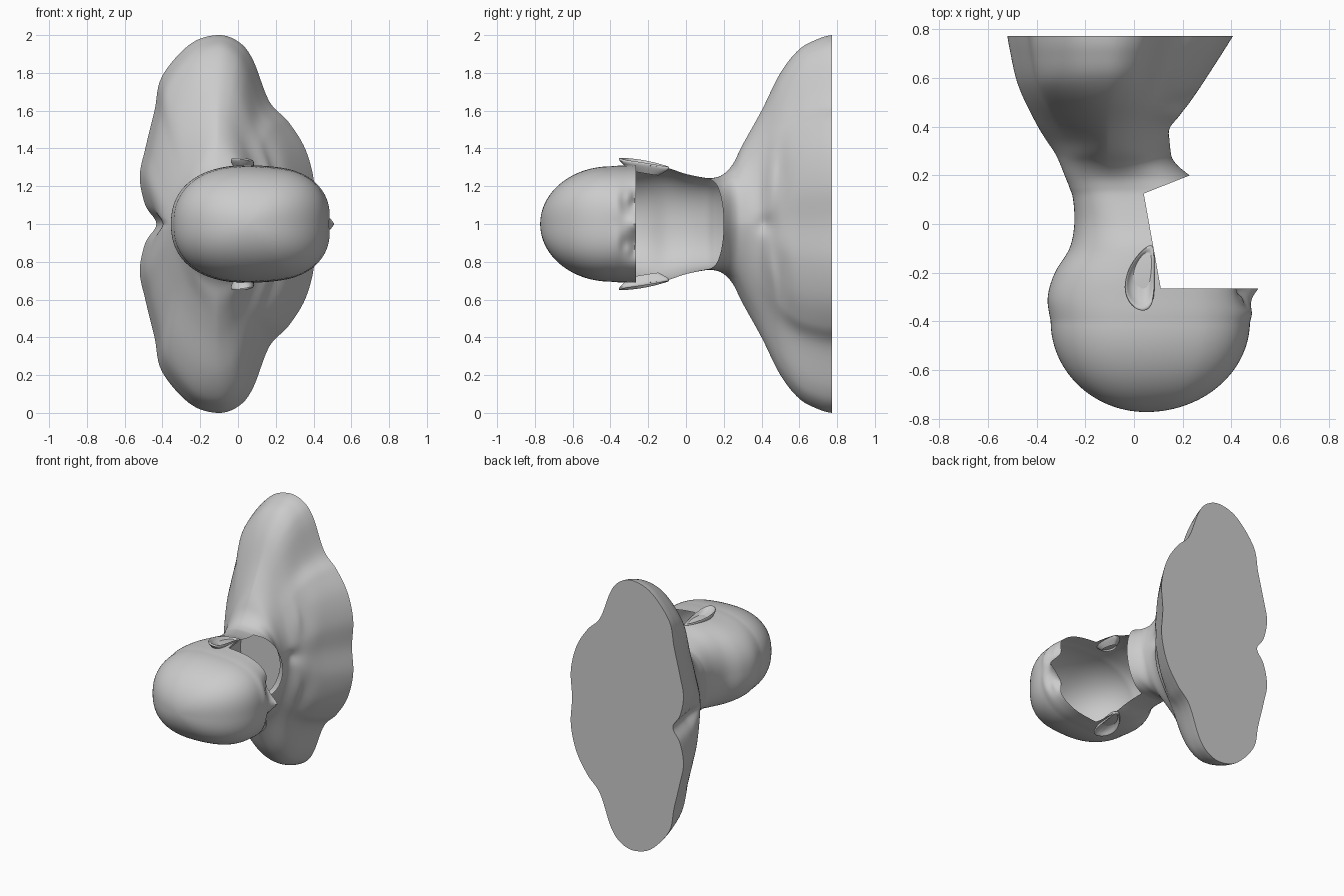
import bpy, bmesh, math
from mathutils import Vector

if "Cube" in bpy.data.objects:
    bpy.data.objects.remove(bpy.data.objects["Cube"])

# Half outline of the shoulder section (x, lateral), spine to breastbone
OUTLINE = [(-.43, 0), (-.49, .1), (-.52, .25), (-.49, .4), (-.44, .6), (-.4, .78), (-.25, .95),
           (-.1, 1), (.01, .965), (.085, .87), (.17, .65), (.27, .54), (.36, .39), (.405, .2), (.395, 0)]

# Profile from temple to shoulder cut: y, back x, front x, half width
PROFILE = [(-.4, -.342, .476, .305), (-.3, -.354, .474, .31), (-.2, -.325, .46, .31),
           (-.1, -.265, .44, .297), (0, -.245, .41, .265), (.1, -.25, .36, .245),
           (.15, -.265, .3, .245), (.2, -.285, .228, .265), (.25, -.305, .17, .32),
           (.3, -.33, .15, .42), (.4, -.4, .155, .6), (.5, -.45, .235, .8),
           (.6, -.485, .3, .925), (.7, -.507, .365, .98), (.772, -.52, .41, 1)]


def smooth(a, b, v):
    t = min(1, max(0, (v - a) / (b - a)))
    return t * t * (3 - 2 * t)


def spline(pts, steps):
    """Smooth interpolation through rows of numbers; the end rows only steer."""
    out = []
    for p0, p1, p2, p3 in zip(pts, pts[1:], pts[2:], pts[3:]):
        for s in range(steps):
            t = s / steps
            out.append([b + .5 * t * (c - a + t * (2*a - 5*b + 4*c - d + t * (3*(b - c) + d - a)))
                        for a, b, c, d in zip(p0, p1, p2, p3)])
    return out + [list(pts[-2])]


def bump(y, l, cy, cl, sy, sl):
    return math.exp(-((y - cy) / sy) ** 2 - ((l - cl) / sl) ** 2)


def relief(y, l):
    """Eye sockets, lids, brow and nose bridge; collar bones and throat notch."""
    l = abs(l)
    if y < .2:
        return (-.06 * bump(y, l, -.285, .12, .045, .055) + .035 * bump(y, l, -.3, .13, .025, .04)
                + .01 * bump(y, l, -.365, .1, .03, .09) + .055 * bump(y, l, -.235, 0, .055, .035))
    return (.018 * bump(y, l, .42 + .12 * l, .25, .03, .16) - .02 * bump(y, l, .42, 0, .04, .05)
            - .015 * bump(y, l, .5, .3, .04, .15)) * smooth(.25, .35, y)


def finish(name, bm, angle):
    bmesh.ops.recalc_face_normals(bm, faces=bm.faces)
    me = bpy.data.meshes.new(name)
    bm.to_mesh(me)
    bm.free()
    ob = bpy.data.objects.new(name, me)
    bpy.context.collection.objects.link(ob)
    bpy.ops.object.select_all(action='DESELECT')
    ob.select_set(True)
    bpy.context.view_layer.objects.active = ob
    bpy.ops.object.shade_smooth_by_angle(angle=math.radians(angle))
    return ob


def skin(bm, rings):
    for r0, r1 in zip(rings, rings[1:]):
        n = len(r0)
        for i in range(n):
            bm.faces.new((r0[i], r0[(i + 1) % n], r1[(i + 1) % n], r1[i]))


# Bust: domed skull plus profile, lofted as symmetric sections
dome = []
for k in range(30):
    s, c = math.sin(k * math.pi / 60 + .004), math.cos(k * math.pi / 60 + .004)
    dome.append((-.4 - .372 * c, .05 - .392 * s, .05 + .426 * s, .305 * s))
rows = dome + spline([dome[22]] + PROFILE + [(.84, -.53, .45, 1)], 7)
mirrored = [(OUTLINE[1][0], -OUTLINE[1][1])] + OUTLINE + [(OUTLINE[-2][0], -OUTLINE[-2][1])]
half = [((x + .1) / (.51 if x > -.1 else .42), l) for x, l in spline(mirrored, 7)]
full = half + [(a, -l) for a, l in half[-2:0:-1]]
bm = bmesh.new()
rings = []
for y, xb, xf, w in rows:
    xc = .05 - .16 * smooth(-.2, .28, y)      # widest point
    n = 2.3 - .8 * smooth(.08, .35, y)        # roundness
    t = smooth(.32, .6, y)                    # blend to shoulder outline
    blunt = .45 * (1 - smooth(0, .2, y))      # squarer forehead
    ring = []
    for a, l in full:
        phi = math.atan2(l, a)
        c, s = math.cos(phi), math.sin(phi)
        m = n + blunt * smooth(0, .5, c)
        ea = math.copysign(abs(c) ** (2 / m), c)
        el = math.copysign(abs(s) ** (2 / m), s) if abs(s) > 1e-9 else 0
        a, l = ea + (a - ea) * t, (el + (l - el) * t) * w
        x = xc + a * ((xf - xc) if a > 0 else (xc - xb))
        if a > 0:
            x += relief(y, l) * smooth(.1, .4, a)
        ring.append(bm.verts.new((x, y, 1 + l)))
    rings.append(ring)
skin(bm, rings)
bm.faces.new(rings[0])
bm.faces.new(rings[-1])
bmesh.ops.recalc_face_normals(bm, faces=bm.faces)

# Open the lower face: cut along three planes, then remove the wedge
A, B, C, D = (Vector((x, y, 0)) for x, y in ((.6, -.265), (.11, -.265), (.04, .125), (.23, .2)))
planes = [(p, (q - p).cross(Vector((0, 0, 1))).normalized()) for p, q in ((A, B), (B, C), (C, D))]
for p, nrm in planes:
    bmesh.ops.bisect_plane(bm, geom=bm.verts[:] + bm.edges[:] + bm.faces[:], dist=1e-6, plane_co=p, plane_no=nrm)
inside = Vector((.3, 0, 0))
signs = [(inside - p).dot(nrm) for p, nrm in planes]
gone = [f for f in bm.faces
        if all((f.calc_center_median() - p).dot(nrm) * s > 0 for (p, nrm), s in zip(planes, signs))]
bmesh.ops.delete(bm, geom=gone, context='FACES')
finish("bust", bm, 50)


# Ears: tapered outline with rolled rim and hollow
def ear(name, side):
    bm = bmesh.new()
    rings = []
    for scale, h in [(.55, -.05), (.8, -.022), (1, .004), (.93, .014), (.82, .008),
                     (.68, -.009), (.35, -.02), (.05, -.024)]:
        ring = []
        for i in range(32):
            th = 2 * math.pi * i / 32
            v = -.14 * math.cos(th) * scale
            u = .062 * math.sin(th) * scale * (1 - 2.1 * v)
            x = .025 + u + .12 * v + 1.5 * v * v
            lateral = .326 - .18 * v + h - .22 * max(0, u) - .6 * v * v
            ring.append(bm.verts.new((x, -.222 + v, 1 + side * lateral)))
        rings.append(ring)
    skin(bm, rings)
    bm.faces.new(rings[-1])
    sub = finish(name, bm, 80).modifiers.new("smooth", 'SUBSURF')
    sub.levels = sub.render_levels = 1


ear("left_ear", 1)
ear("right_ear", -1)
